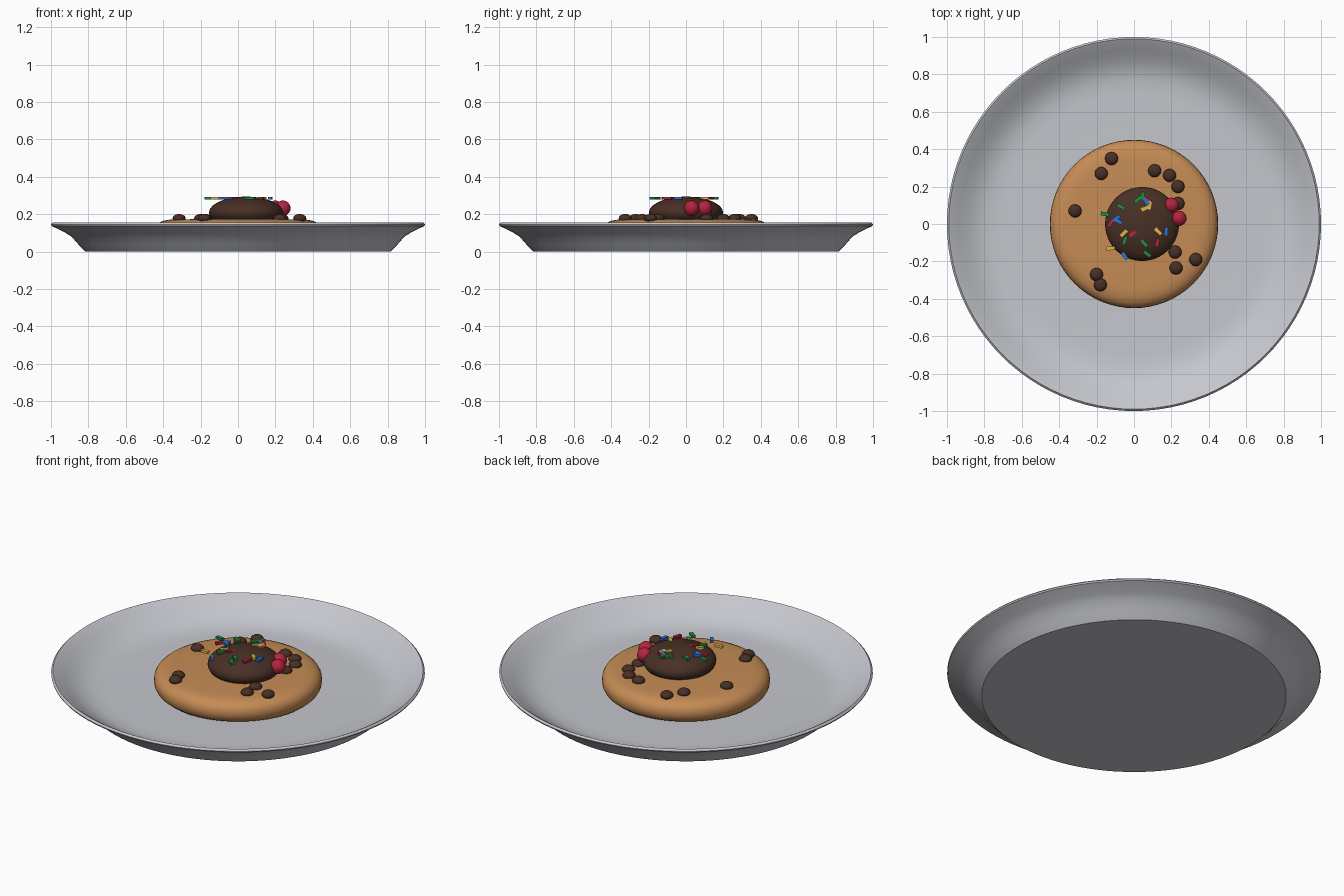
import bpy, bmesh, math
from mathutils import Matrix, Vector

if "Cube" in bpy.data.objects:
    bpy.data.objects.remove(bpy.data.objects["Cube"])


def material(name, rgb):
    m = bpy.data.materials.new(name)
    m.diffuse_color = (*rgb, 1)
    m.use_nodes = True
    m.node_tree.nodes["Principled BSDF"].inputs["Base Color"].default_value = m.diffuse_color
    return m


GREY = material("pale grey", (0.56, 0.57, 0.61))
DOUGH = material("baked dough", (0.56, 0.26, 0.09))
CHOC = material("dark chocolate", (0.065, 0.029, 0.019))
RED = material("berry red", (0.46, 0.017, 0.05))
GREEN = material("green", (0.017, 0.25, 0.055))
BLUE = material("blue", (0.03, 0.16, 0.65))
YELLOW = material("yellow", (0.72, 0.48, 0.06))


def finish(bm, name, mat, smooth_angle=None):
    bmesh.ops.recalc_face_normals(bm, faces=bm.faces)
    mesh = bpy.data.meshes.new(name)
    bm.to_mesh(mesh)
    bm.free()
    mesh.materials.append(mat)
    ob = bpy.data.objects.new(name, mesh)
    bpy.context.collection.objects.link(ob)
    if smooth_angle:
        bpy.ops.object.select_all(action='DESELECT')
        ob.select_set(True)
        bpy.context.view_layer.objects.active = ob
        bpy.ops.object.shade_smooth_by_angle(angle=math.radians(smooth_angle))
    return ob


def lathe(name, profile, mat, steps=64, angle=35):
    """Spin a radius/height profile, starting and ending on the axis, about z."""
    bm = bmesh.new()
    verts = [bm.verts.new((r, 0, z)) for r, z in profile]
    edges = [bm.edges.new(p) for p in zip(verts, verts[1:])]
    bmesh.ops.spin(bm, geom=verts + edges, cent=(0, 0, 0), axis=(0, 0, 1),
                   angle=2 * math.pi, steps=steps)
    bmesh.ops.remove_doubles(bm, verts=bm.verts, dist=1e-5)
    return finish(bm, name, mat, angle)


def ball(name, center, scale, mat, segments=24):
    bm = bmesh.new()
    bmesh.ops.create_uvsphere(bm, u_segments=segments, v_segments=segments // 2,
                              radius=1,
                              matrix=Matrix.LocRotScale(Vector(center), None, Vector(scale)))
    return finish(bm, name, mat, 60)


# Plate: flat foot, flared side, thin rim, shallow dished inside
lathe("plate", [(0, 0), (0.815, 0), (0.855, 0.04), (0.89, 0.08), (0.93, 0.105),
                (0.997, 0.137), (1.0, 0.145), (0.99, 0.155), (0.975, 0.147),
                (0.93, 0.115), (0.88, 0.083), (0.83, 0.058), (0.77, 0.043),
                (0.7, 0.04), (0, 0.04)], GREY, 96)

# Cookie: thick disc with fully rounded sides
side = []
for i in range(13):
    a = math.radians(-90 + 15 * i)
    side.append((0.33 + 0.12 * max(math.cos(a), 0) ** 0.75,
                 0.103 + 0.069 * math.copysign(abs(math.sin(a)) ** 0.85, math.sin(a))))
lathe("cookie", [(0, 0.034)] + side + [(0, 0.176)], DOUGH, 64, 50)

# Chocolate scoop in the middle
ball("chocolate_scoop", (0.043, 0, 0.208), (0.198, 0.198, 0.086), CHOC, 40)

# Chocolate chips scattered over the cookie
chips = [(-0.12, 0.35), (-0.175, 0.27), (-0.315, 0.07), (0.11, 0.285),
         (0.19, 0.26), (0.235, 0.2), (0.235, 0.11), (0.22, -0.15),
         (0.33, -0.19), (0.225, -0.235), (-0.2, -0.27), (-0.18, -0.325)]
for x, y in chips:
    ball("chocolate_chip", (x, y, 0.178), (0.035, 0.035, 0.023), CHOC, 20)

# Two berries on the side of the scoop
for x, y in [(0.2, 0.1), (0.24, 0.03)]:
    ball("berry", (x, y, 0.232), (0.041, 0.041, 0.041), RED)

# Sprinkles: (x, y, turn in degrees) for each colour
sprinkles = {
    GREEN: [(-0.155, 0.053, -10), (-0.07, 0.092, -25), (0.02, 0.13, 40),
            (0.045, 0.15, 75), (-0.05, -0.088, 70), (0.055, -0.105, -45),
            (0.07, -0.16, -35)],
    BLUE: [(-0.095, 0.03, 40), (-0.085, 0.015, -30), (-0.05, -0.17, -55),
           (0.172, -0.042, 85), (0.065, 0.12, -50)],
    YELLOW: [(-0.125, -0.13, 5), (-0.055, -0.05, 45), (0.085, 0.1, 80),
             (0.06, 0.085, 25), (0.13, -0.04, -45)],
    RED: [(-0.125, 0.005, 60), (0.125, -0.1, 75), (0.07, 0.13, -30),
          (-0.01, -0.055, 40)],
}
for mat, places in sprinkles.items():
    for x, y, turn in places:
        bm = bmesh.new()
        bmesh.ops.create_cube(bm, size=1, matrix=Matrix.LocRotScale(
            Vector((x, y, 0.285)), Matrix.Rotation(math.radians(turn), 3, 'Z'),
            Vector((0.045, 0.02, 0.014))))
        finish(bm, mat.name.split()[-1] + "_sprinkle", mat)
